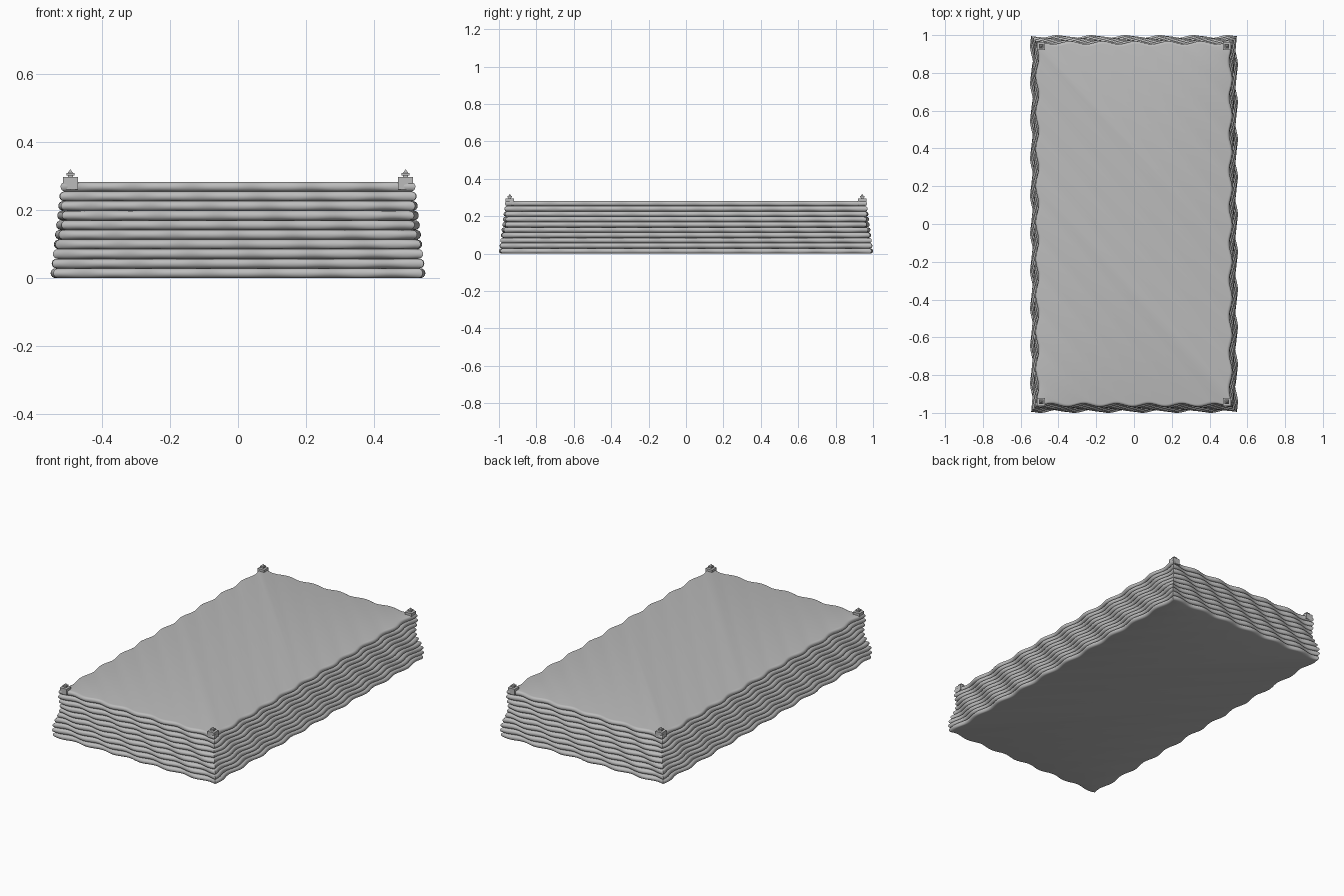
import bpy, bmesh
from math import sin, cos, pi
from mathutils import Matrix

cube = bpy.data.objects.get("Cube")
if cube:
    bpy.data.objects.remove(cube, do_unlink=True)

grey = bpy.data.materials.new("plain grey")
grey.use_nodes = True
COLOR = (0.5, 0.5, 0.5, 1)
grey.diffuse_color = COLOR
grey.node_tree.nodes["Principled BSDF"].inputs["Base Color"].default_value = COLOR

LAYERS = 10
HEIGHT = 0.282
STEP = HEIGHT / LAYERS
AMP = 0.008          # in-and-out weave
ARC = 8              # segments around each strand
PER_WAVE = 12


def finish(name, bm):
    bmesh.ops.recalc_face_normals(bm, faces=bm.faces)
    mesh = bpy.data.meshes.new(name)
    bm.to_mesh(mesh)
    bm.free()
    mesh.materials.append(grey)
    obj = bpy.data.objects.new(name, mesh)
    bpy.context.collection.objects.link(obj)
    return obj


def woven_ring(hx, hy, z, phase):
    """Rectangle whose four sides ripple in and out, mitred at the corners."""
    corner = AMP * sin(phase)
    points = []
    for side in range(4):
        along, out, waves = (hx, hy, 6) if side % 2 == 0 else (hy, hx, 10)
        count = waves * PER_WAVE
        for i in range(count):
            u = 2 * i / count - 1
            a = u * (along + corner)
            b = -(out + AMP * sin(pi * waves * u + phase))
            for _ in range(side):
                a, b = -b, a
            points.append((a, b, z))
    return points


# Woven body: stacked strands, tapering upwards, closed by flat caps
bm = bmesh.new()
rings = []
for layer in range(LAYERS):
    taper = layer / (LAYERS - 1)
    hx = 0.528 - 0.029 * taper
    hy = 0.978 - 0.032 * taper
    for k in range(ARC + 1):
        angle = -pi / 2 + pi * k / ARC
        bulge = STEP / 2 * cos(angle)
        z = STEP * (layer + 0.5 + 0.5 * sin(angle))
        pts = woven_ring(hx + bulge, hy + bulge, z, layer * 0.9)
        rings.append([bm.verts.new(p) for p in pts])
for low, high in zip(rings, rings[1:]):
    for i in range(len(low)):
        j = (i + 1) % len(low)
        bm.faces.new((low[i], low[j], high[j], high[i]))
bm.faces.new(rings[0])
bm.faces.new(rings[-1])
body = finish("woven_body", bm)
bpy.ops.object.select_all(action='DESELECT')
body.select_set(True)
bpy.context.view_layer.objects.active = body
bpy.ops.object.shade_smooth_by_angle(angle=pi / 4)


# Corner posts: square foot, neck, collar and pointed finial
def block(bm, x, y, z0, z1, r0, r1):
    bmesh.ops.create_cone(
        bm, cap_ends=True, segments=4, radius1=r0 * 2 ** 0.5, radius2=r1 * 2 ** 0.5,
        depth=z1 - z0,
        matrix=Matrix.Translation((x, y, (z0 + z1) / 2)) @ Matrix.Rotation(pi / 4, 4, 'Z'))


for sx, xname in ((-1, "right"), (1, "left")):
    for sy, yname in ((-1, "front"), (1, "back")):
        bm = bmesh.new()
        x, y = sx * 0.492, sy * 0.942
        block(bm, x, y, 0.26, 0.296, 0.022, 0.022)
        block(bm, x, y, 0.296, 0.301, 0.007, 0.007)
        block(bm, x, y, 0.301, 0.308, 0.012, 0.012)
        block(bm, x, y, 0.308, 0.318, 0.008, 0.001)
        finish(f"{yname}_{xname}_corner_post", bm)
